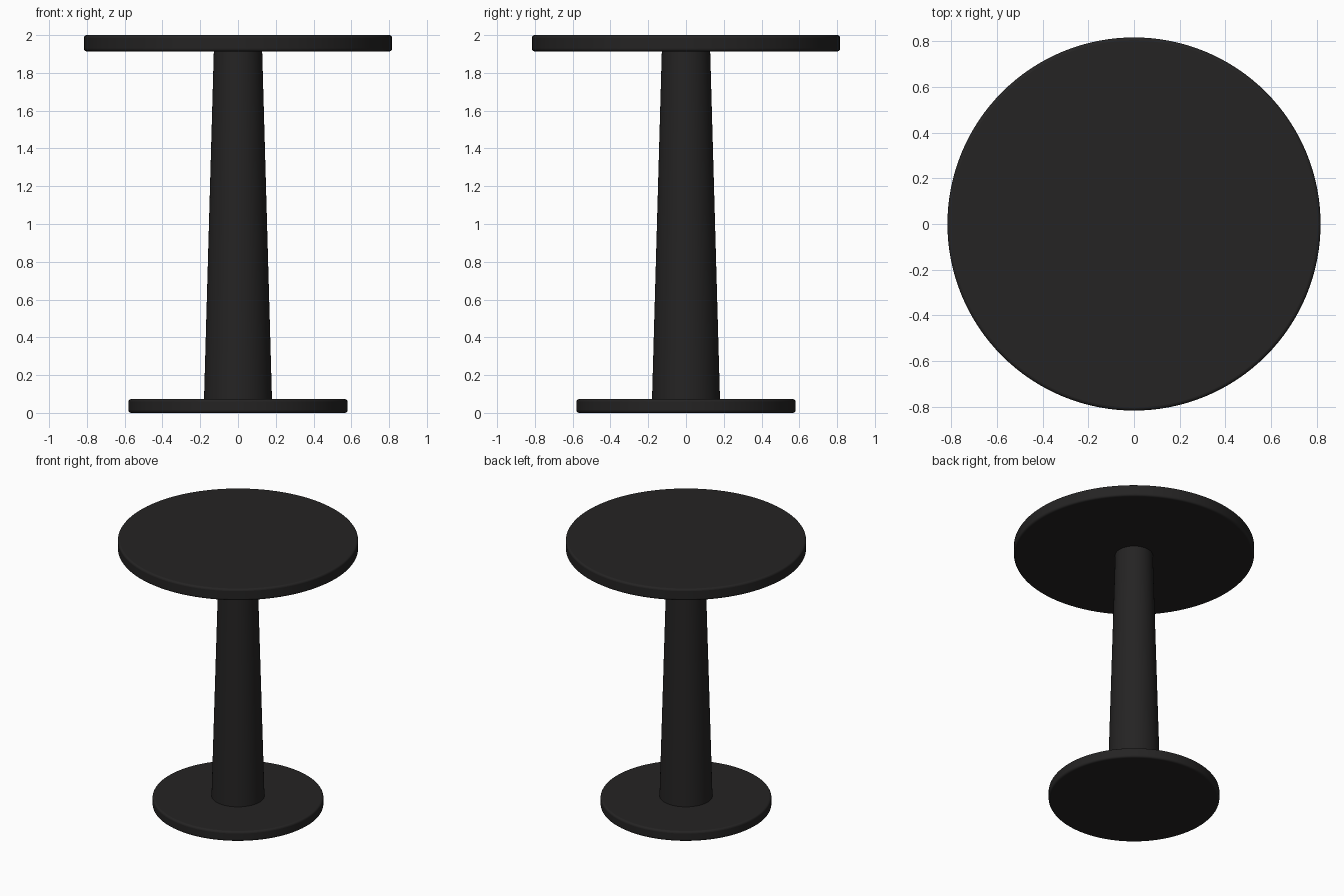
import bpy, math

if "Cube" in bpy.data.objects:
    bpy.data.objects.remove(bpy.data.objects["Cube"])

black = bpy.data.materials.new("black_finish")
black.diffuse_color = (0.018, 0.017, 0.017, 1)
black.use_nodes = True
black.node_tree.nodes["Principled BSDF"].inputs["Base Color"].default_value = black.diffuse_color


def finish(obj, name):
    obj.name = name
    obj.data.materials.append(black)
    bpy.ops.object.shade_smooth_by_angle(angle=math.radians(35))
    return obj


def disc(name, radius, z0, z1, bevel):
    bpy.ops.mesh.primitive_cylinder_add(vertices=128, radius=radius, depth=z1 - z0,
                                        location=(0, 0, (z0 + z1) / 2))
    obj = finish(bpy.context.object, name)
    # softly rounded rim
    mod = obj.modifiers.new("rounded_rim", 'BEVEL')
    mod.width = bevel
    mod.segments = 4
    mod.limit_method = 'ANGLE'
    mod.angle_limit = math.radians(40)
    return obj


# round foot plate and table top
disc("base_plate", 0.58, 0.0, 0.073, 0.014)
disc("table_top", 0.816, 1.914, 2.0, 0.014)

# tapered column between the plates
z0, z1 = 0.07, 1.917
bpy.ops.mesh.primitive_cone_add(vertices=96, radius1=0.18, radius2=0.128,
                                depth=z1 - z0, location=(0, 0, (z0 + z1) / 2))
finish(bpy.context.object, "column")
